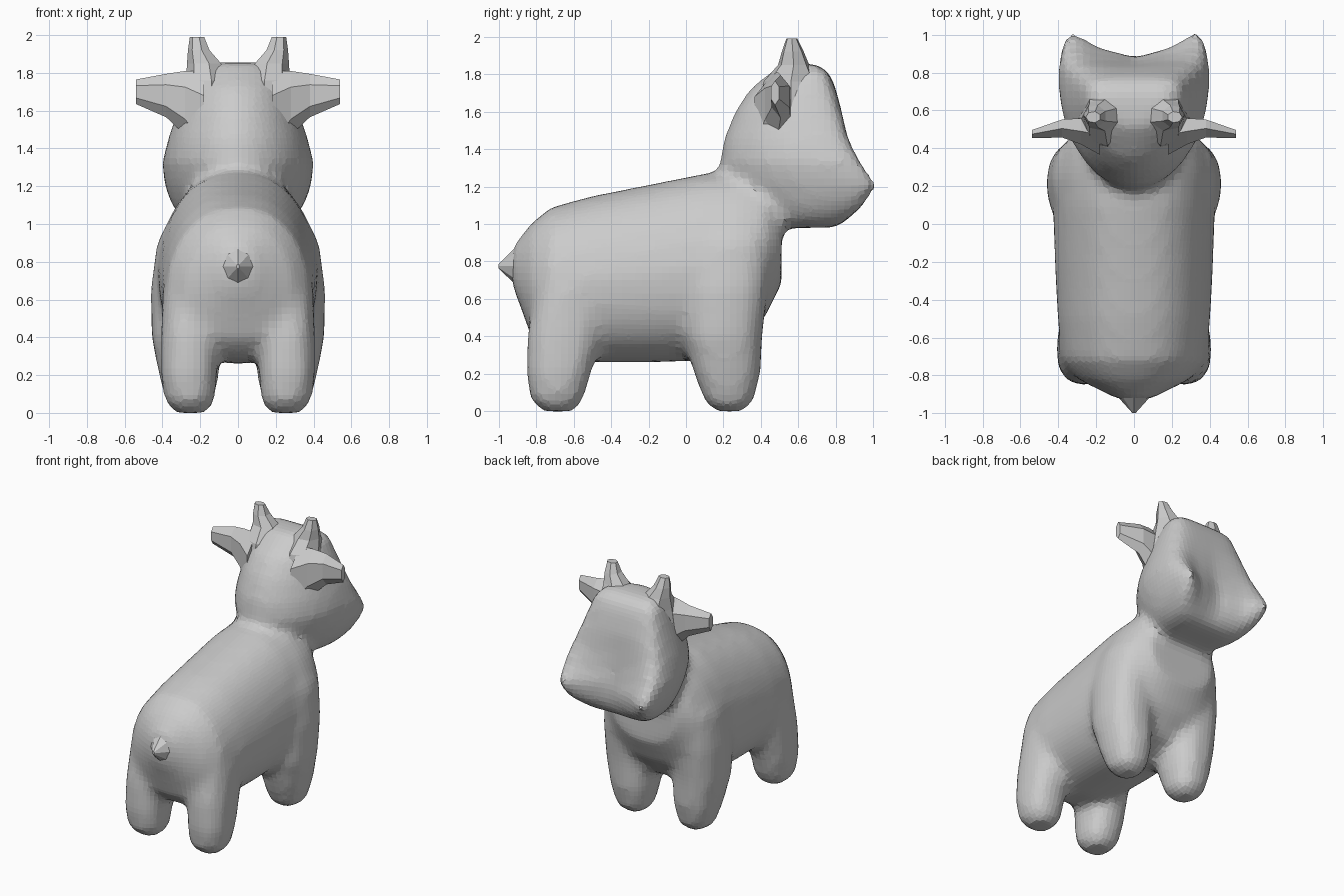
import bpy, bmesh, math

if "Cube" in bpy.data.objects:
    bpy.data.objects.remove(bpy.data.objects["Cube"])


def super_cos(a, p):
    c = math.cos(a)
    return math.copysign(abs(c) ** (2 / p), c)


def ring(n, p=2.0, turn=0.0):
    """Unit superellipse points."""
    angles = [2 * math.pi * (i + turn) / n for i in range(n)]
    return [(super_cos(a, p), super_cos(a - math.pi / 2, p)) for a in angles]


def loft(name, rings):
    """Skin a list of equal-sized point rings and cap both ends."""
    bm = bmesh.new()
    rows = [[bm.verts.new(co) for co in r] for r in rings]
    n = len(rows[0])
    for a, b in zip(rows, rows[1:]):
        for i in range(n):
            j = (i + 1) % n
            bm.faces.new((a[i], a[j], b[j], b[i]))
    bm.faces.new(rows[0])
    bm.faces.new(rows[-1])
    bmesh.ops.recalc_face_normals(bm, faces=bm.faces)
    mesh = bpy.data.meshes.new(name)
    bm.to_mesh(mesh)
    bm.free()
    ob = bpy.data.objects.new(name, mesh)
    bpy.context.collection.objects.link(ob)
    return ob


skin = []

# Torso and tail root: y, half width, bottom z, top z
torso = [(-.93, .08, .68, .87), (-.87, .20, .52, .95), (-.82, .30, .38, 1.01),
         (-.72, .38, .29, 1.09), (-.5, .405, .26, 1.15), (-.2, .42, .26, 1.21),
         (.1, .43, .27, 1.27), (.3, .42, .35, 1.28), (.42, .38, .5, 1.26), (.51, .27, .68, 1.2)]
skin.append(loft("torso", [
    [(x * hw * (1 - .16 * max(0, z)), y, (a + b) / 2 + z * (b - a) / 2)
     for x, z in ring(28, 2.4)] for y, hw, a, b in torso]))

# Head: z, back y, front y, half width, hollow of the face between the cheeks
head = [(.98, .42, .80, .20, .0), (1.02, .36, .88, .29, .03), (1.1, .28, .99, .35, .11),
        (1.21, .20, 1.06, .39, .18), (1.33, .18, .97, .40, .11), (1.45, .20, .895, .37, .05),
        (1.6, .26, .84, .32, .01), (1.72, .34, .80, .28, 0), (1.8, .44, .77, .25, 0),
        (1.855, .52, .70, .19, 0)]
rings = []
for z, back, front, hw, hollow in head:
    mid = front * .7 + back * .3
    row = []
    for (x, y), (rx, ry) in zip(ring(32, 4.5), ring(32, 1.9)):
        if y >= -1e-6:      # boxy face side
            yy = mid + y * (front - mid) - hollow * max(0, 1 - (x / .85) ** 2) * (y > .5)
            row.append((x * hw, yy, z))
        else:               # rounded nape side
            row.append((rx * hw, mid + ry * (mid - back), z))
    rings.append(row)
skin.append(loft("head", rings))

# Legs: z, centre x, centre y, half width x, half width y
front_leg = [(0, .25, .23, .07, .08), (.05, .255, .23, .125, .13), (.2, .26, .22, .16, .18),
             (.4, .275, .2, .185, .21), (.65, .28, .21, .185, .23), (.9, .25, .24, .18, .23),
             (1.1, .2, .25, .13, .17)]
rear_leg = [(0, .25, -.68, .08, .09), (.06, .255, -.69, .135, .14), (.2, .26, -.68, .15, .175),
            (.4, .255, -.65, .155, .2), (.65, .24, -.61, .16, .2), (.85, .2, -.57, .13, .15)]
for s in (-1, 1):
    for name, secs in (("front_leg", front_leg), ("rear_leg", rear_leg)):
        skin.append(loft(name, [
            [(s * (cx + u * rx), cy + v * ry, z) for u, v in ring(14, 2.4)]
            for z, cx, cy, rx, ry in secs]))

# Fuse torso, head and legs into one soft skin
bpy.ops.object.select_all(action='DESELECT')
for ob in skin:
    ob.select_set(True)
body = skin[0]
bpy.context.view_layer.objects.active = body
bpy.ops.object.join()
body.name = "body"
remesh = body.modifiers.new("fuse", 'REMESH')
remesh.mode = 'VOXEL'
remesh.voxel_size = .036
soften = body.modifiers.new("soften", 'SMOOTH')
soften.factor = .5
soften.iterations = 6

# Tail tip: y, half width, half height
loft("tail", [[(u * rx, y, .775 + v * rz) for u, v in ring(8)]
              for y, rx, rz in ((-.86, .13, .15), (-.92, .08, .09), (-1, .008, .012))])

# Horns (with flared roots) and ears, one per side
horn = [(1.6, .17, .56, .13, .18), (1.76, .165, .56, .11, .15), (1.85, .175, .575, .095, .085),
        (1.92, .205, .57, .06, .06), (1.99, .215, .565, .04, .03)]
ear = [(.18, .47, 1.55, .12, .26), (.28, .49, 1.64, .08, .17),
       (.38, .505, 1.68, .055, .115), (.54, .475, 1.70, .025, .065)]
for s in (-1, 1):
    loft("horn", [[(s * (cx + u * rx), cy + v * ry, z) for u, v in ring(7)]
                  for z, cx, cy, rx, ry in horn])
    loft("ear", [[(s * x, cy + u * ry, cz + v * rz) for u, v in ring(6, turn=.5)]
                 for x, cy, cz, ry, rz in ear])
